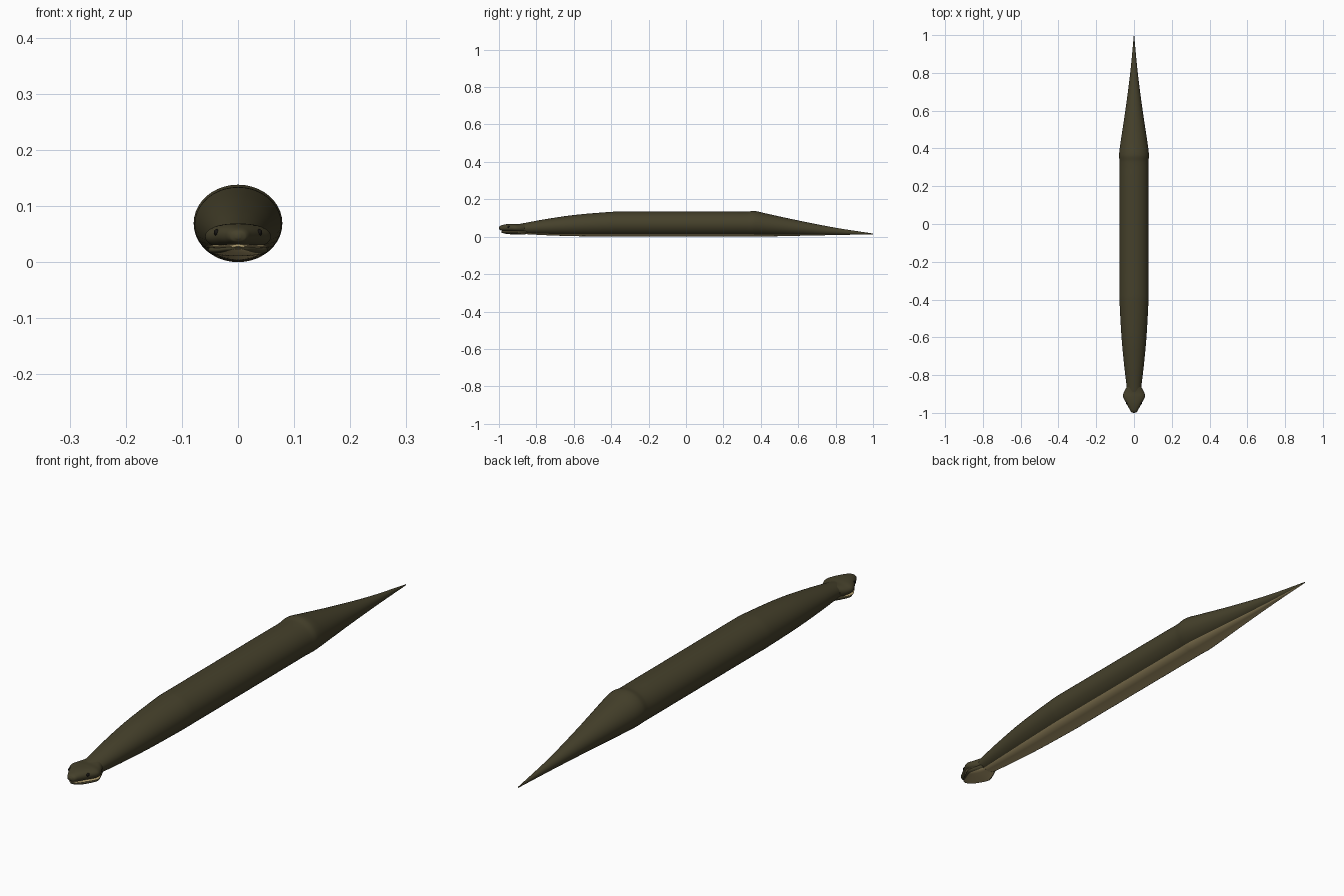
import bpy, bmesh, math

cube = bpy.data.objects.get("Cube")
if cube:
    bpy.data.objects.remove(cube, do_unlink=True)


def material(name, rgb):
    m = bpy.data.materials.new(name)
    m.use_nodes = True
    m.diffuse_color = (*rgb, 1)
    bsdf = m.node_tree.nodes["Principled BSDF"]
    bsdf.inputs["Base Color"].default_value = (*rgb, 1)
    bsdf.inputs["Roughness"].default_value = 0.8
    return m


olive = material("dark olive skin", (0.06, 0.052, 0.024))
tan = material("tan belly", (0.46, 0.36, 0.17))
black = material("black eye", (0.008, 0.007, 0.006))


def smooth_keys(keys, steps):
    """Cubic interpolation through (y, half width, bottom, top) stations."""
    def slope(i, c):
        a, b = keys[max(i - 1, 0)], keys[min(i + 1, len(keys) - 1)]
        return (b[c] - a[c]) / (b[0] - a[0])

    out = []
    for i in range(len(keys) - 1):
        p, q = keys[i], keys[i + 1]
        h = q[0] - p[0]
        for s in range(steps):
            t = s / steps
            row = [p[0] + h * t]
            for c in (1, 2, 3):
                row.append((2*t**3 - 3*t*t + 1) * p[c] + (t**3 - 2*t*t + t) * h * slope(i, c)
                           + (3*t*t - 2*t**3) * q[c] + (t**3 - t*t) * h * slope(i + 1, c))
            out.append(row)
    out.append(list(keys[-1]))
    return out


def loft(name, keys, mats, belly_angle=0, power=1.0, steps=6, sides=40):
    """Skin rounded cross-sections along y; the underside gets the second material."""
    bm = bmesh.new()
    rings = []
    for y, w, low, high in smooth_keys(keys, steps):
        mid, half = (low + high) / 2, (high - low) / 2
        ring = []
        for k in range(sides):
            a = 2 * math.pi * k / sides
            c, s = math.cos(a), math.sin(a)
            ring.append(bm.verts.new((w * math.copysign(abs(c) ** power, c), y,
                                      mid + half * math.copysign(abs(s) ** power, s))))
        rings.append(ring)
    for r0, r1 in zip(rings, rings[1:]):
        for k in range(sides):
            n = (k + 1) % sides
            f = bm.faces.new((r0[k], r0[n], r1[n], r1[k]))
            if abs(360 * (k + 0.5) / sides - 270) < belly_angle:
                f.material_index = 1
    bm.faces.new(rings[0])
    bm.faces.new(rings[-1])
    bmesh.ops.recalc_face_normals(bm, faces=bm.faces)
    mesh = bpy.data.meshes.new(name)
    bm.to_mesh(mesh)
    bm.free()
    for m in mats:
        mesh.materials.append(m)
    obj = bpy.data.objects.new(name, mesh)
    bpy.context.collection.objects.link(obj)
    finish(obj)


def finish(obj):
    bpy.ops.object.select_all(action="DESELECT")
    obj.select_set(True)
    bpy.context.view_layer.objects.active = obj
    bpy.ops.object.shade_smooth_by_angle(angle=math.radians(50))


# Long body with tapering neck and pointed tail
loft("body", [
    (-0.92, 0.034, 0.018, 0.062), (-0.86, 0.039, 0.014, 0.074),
    (-0.75, 0.052, 0.008, 0.094), (-0.6, 0.066, 0.003, 0.116),
    (-0.4, 0.077, 0.001, 0.133), (-0.36, 0.077, 0.001, 0.134),
    (-0.25, 0.077, 0.001, 0.134), (0.25, 0.077, 0.001, 0.134),
    (0.33, 0.077, 0.001, 0.134), (0.365, 0.079, 0.0, 0.138),
    (0.42, 0.073, 0.001, 0.126), (0.6, 0.046, 0.005, 0.087),
    (0.8, 0.02, 0.009, 0.048), (1.0, 0.0008, 0.013, 0.017)],
    [olive, tan], belly_angle=36)

# Upper head: broad cheeks and a narrow rounded snout
loft("upper_head", [
    (-1.0, 0.004, 0.042, 0.05), (-0.995, 0.015, 0.036, 0.057),
    (-0.98, 0.024, 0.031, 0.063), (-0.95, 0.04, 0.027, 0.068),
    (-0.915, 0.058, 0.023, 0.069), (-0.89, 0.053, 0.021, 0.068),
    (-0.86, 0.037, 0.02, 0.071)],
    [olive], power=0.9)

# Lower jaw, slightly shorter than the snout
loft("lower_jaw", [
    (-0.988, 0.006, 0.023, 0.027), (-0.975, 0.021, 0.018, 0.029),
    (-0.95, 0.035, 0.014, 0.029), (-0.91, 0.053, 0.011, 0.032),
    (-0.885, 0.047, 0.011, 0.036), (-0.85, 0.032, 0.014, 0.04)],
    [olive, tan], belly_angle=54, power=0.9)

# Tan lip line between the jaws
loft("mouth_lining", [
    (-0.984, 0.012, 0.025, 0.032), (-0.95, 0.037, 0.024, 0.032),
    (-0.912, 0.057, 0.024, 0.032), (-0.88, 0.044, 0.025, 0.031)], [tan])

# Eyes on both sides
for side, label in ((1, "left"), (-1, "right")):
    bpy.ops.mesh.primitive_uv_sphere_add(
        segments=20, ring_count=12, radius=1, location=(side * 0.038, -0.948, 0.053))
    eye = bpy.context.object
    eye.name = f"{label}_eye"
    eye.scale = (0.005, 0.007, 0.006)
    eye.data.materials.append(black)
    finish(eye)
